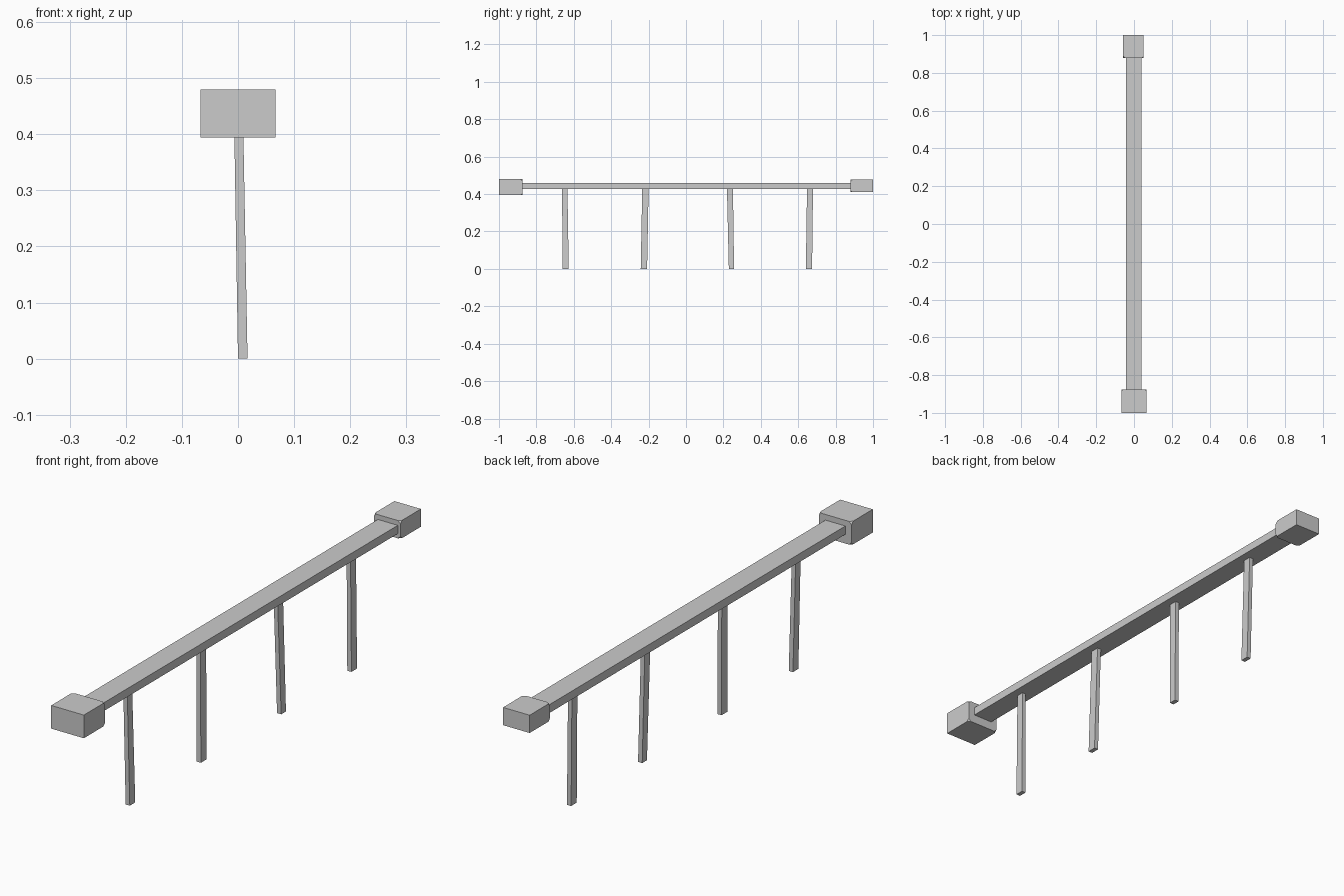
import bpy, bmesh

if "Cube" in bpy.data.objects:
    bpy.data.objects.remove(bpy.data.objects["Cube"])


def finish(bm, name):
    bmesh.ops.recalc_face_normals(bm, faces=bm.faces)
    mesh = bpy.data.meshes.new(name)
    bm.to_mesh(mesh)
    bm.free()
    obj = bpy.data.objects.new(name, mesh)
    bpy.context.collection.objects.link(obj)
    return obj


def box(x, y, z):
    """Box spanning the given (low, high) ranges."""
    bm = bmesh.new()
    bmesh.ops.create_cube(bm, size=1)
    for v in bm.verts:
        v.co = [r[0] if c < 0 else r[1] for c, r in zip(v.co, (x, y, z))]
    return bm


# Long flat deck
finish(box((-0.042, 0.04), (-0.885, 0.89), (0.428, 0.459)), "deck")

# End blocks, with the corners facing the deck slightly clipped
for name, x, y, z, inner in (
    ("front_end_block", (-0.067, 0.067), (-1.0, -0.875), (0.394, 0.48), -0.875),
    ("back_end_block", (-0.058, 0.051), (0.88, 1.0), (0.411, 0.477), 0.88),
):
    bm = box(x, y, z)
    corners = [v for v in bm.verts if abs(v.co.y - inner) < 1e-4]
    bmesh.ops.bevel(bm, geom=corners, offset=0.01, segments=1, affect='VERTICES')
    finish(bm, name)

# Four slightly leaning posts: y range at the foot, y range at the top
posts = [
    ((-0.659, -0.627), (-0.663, -0.634)),
    ((-0.242, -0.208), (-0.234, -0.200)),
    ((0.229, 0.257), (0.219, 0.251)),
    ((0.641, 0.674), (0.647, 0.679)),
]
for i, (foot, top) in enumerate(posts):
    bm = box((0.0, 0.017), foot, (0.0, 0.43))
    for v in bm.verts:
        if v.co.z > 0.2:
            v.co.x = -0.007 if v.co.x < 0.008 else 0.009
            v.co.y = top[0] if v.co.y < sum(foot) / 2 else top[1]
    finish(bm, f"post_{i + 1}")
